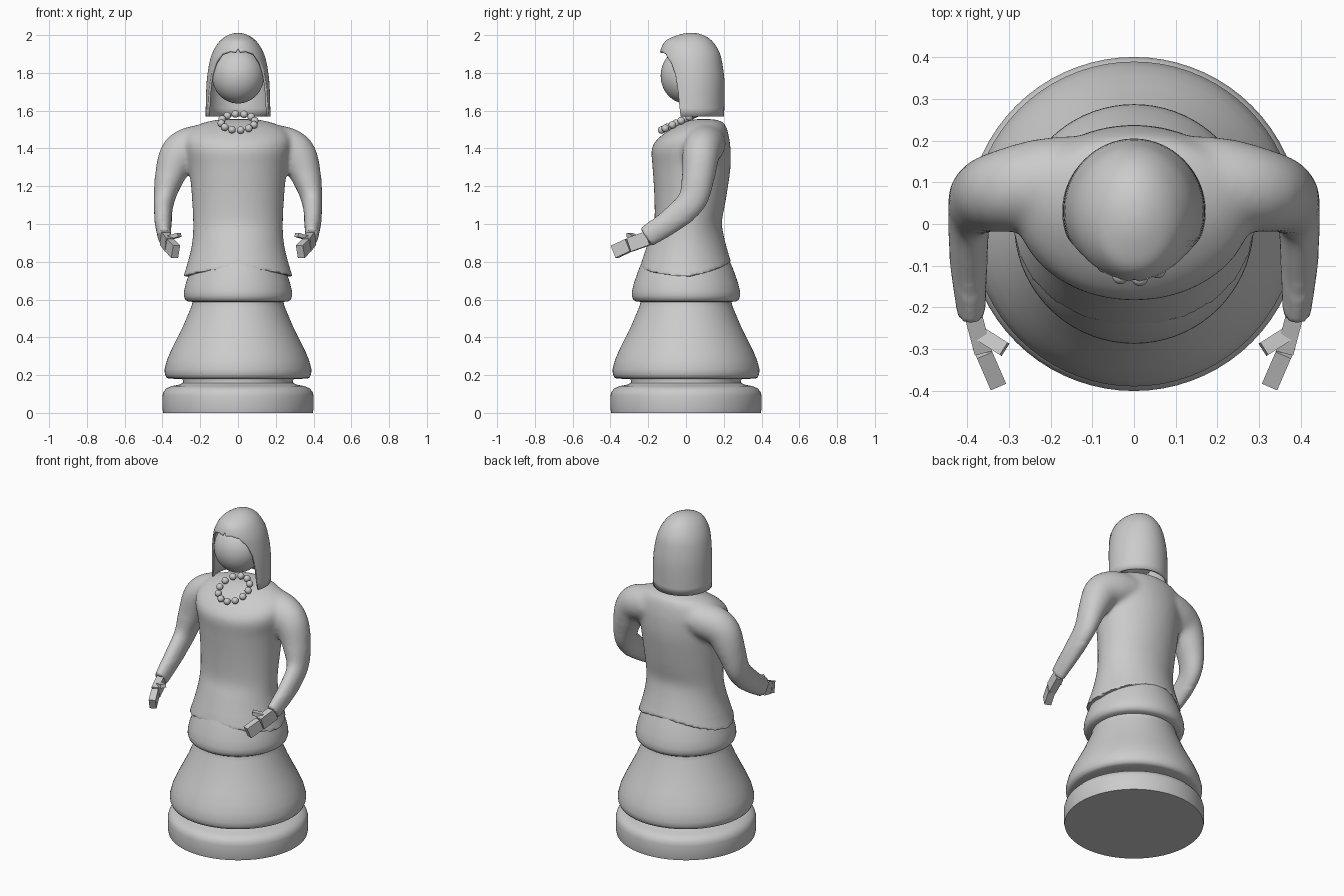
import bpy, bmesh
from math import sin, cos, pi, sqrt, degrees, radians
from mathutils import Vector, Matrix

if "Cube" in bpy.data.objects:
    bpy.data.objects.remove(bpy.data.objects["Cube"])


def spline(keys, u):
    """Smooth interpolation of tuples keyed by their first value."""
    n = len(keys)
    i = 0
    while i < n - 2 and u > keys[i + 1][0]:
        i += 1
    a, b = keys[i], keys[i + 1]
    p, q = keys[max(i - 1, 0)], keys[min(i + 2, n - 1)]
    h = b[0] - a[0]
    t = min(max((u - a[0]) / h, 0), 1)
    out = []
    for k in range(1, len(a)):
        m0 = (b[k] - p[k]) / (b[0] - p[0]) * h
        m1 = (q[k] - a[k]) / (q[0] - a[0]) * h
        out.append((2*t**3 - 3*t*t + 1) * a[k] + (t**3 - 2*t*t + t) * m0
                   + (3*t*t - 2*t**3) * b[k] + (t**3 - t*t) * m1)
    return out


def loft(bm, rings, cap_start=True, cap_end=True):
    rows = [[bm.verts.new(p) for p in r] for r in rings]
    n = len(rows[0])
    for a, b in zip(rows, rows[1:]):
        for i in range(n):
            j = (i + 1) % n
            bm.faces.new((a[i], a[j], b[j], b[i]))
    if cap_start:
        bm.faces.new(rows[0])
    if cap_end:
        bm.faces.new(rows[-1])


def finish(bm, name, smooth=True):
    bmesh.ops.recalc_face_normals(bm, faces=bm.faces)
    me = bpy.data.meshes.new(name)
    bm.to_mesh(me)
    bm.free()
    ob = bpy.data.objects.new(name, me)
    bpy.context.collection.objects.link(ob)
    bpy.ops.object.select_all(action='DESELECT')
    ob.select_set(True)
    bpy.context.view_layer.objects.active = ob
    if smooth:
        bpy.ops.object.shade_smooth_by_angle(angle=radians(45))
    return ob


# Turned base and tiered skirt
def lathe(name, profile, n=72):
    bm = bmesh.new()
    loft(bm, [[(r * cos(2*pi*i/n), r * sin(2*pi*i/n), z) for i in range(n)]
              for r, z in profile])
    return finish(bm, name)


lathe("base", [(.396, 0), (.4, .02), (.4, .09), (.395, .11), (.38, .13), (.35, .142),
               (.31, .15), (.293, .158), (.29, .168), (.3, .19)])
lathe("skirt_lower", [(.28, .18), (.365, .181), (.38, .188), (.387, .205), (.389, .23),
                      (.376, .28), (.355, .33), (.33, .38), (.29, .46), (.25, .555),
                      (.243, .575), (.24, .60)])
lathe("skirt_upper", [(.23, .587), (.265, .59), (.28, .6), (.287, .62), (.286, .645),
                      (.275, .69), (.25, .76), (.22, .83)])

# Jacket: torso rings (half width, front y, back y, z) plus lofted sleeves, fused
TORSO = [(.29, -.245, .238, .72), (.265, -.224, .22, .80), (.243, -.195, .2, .9),
         (.238, -.168, .19, 1.0), (.245, -.168, .215, 1.15), (.26, -.177, .236, 1.3),
         (.28, -.182, .236, 1.4), (.28, -.14, .228, 1.46), (.24, -.07, .215, 1.51),
         (.17, -.01, .195, 1.54), (.09, .04, .15, 1.555)]
TORSO = [(i, *r) for i, r in enumerate(TORSO)]
bm = bmesh.new()
rings = []
for s in range(41):
    w, f, b, z = spline(TORSO, s / 4)
    fade = max(0, 1 - (z - .72) / .35)
    ring = []
    for i in range(64):
        c, d = cos(2*pi*i/64), sin(2*pi*i/64)
        lift = fade * d * d * (.08 if d > 0 else .045)      # curved hem
        ring.append((w * c, (f + b) / 2 + (b - f) / 2 * d, z + lift))
    rings.append(ring)
loft(bm, rings)

# Sleeve keys: centre x, y, z, then outward and sideways radius
ARM = [(.06, .11, 1.43, .09, .10), (.2, .1, 1.42, .105, .108), (.305, .08, 1.375, .105, .1),
       (.362, .065, 1.25, .08, .088), (.392, .03, 1.12, .055, .078),
       (.396, -.08, 1.02, .046, .068), (.39, -.21, .93, .034, .056)]
ARM = [(i, *a) for i, a in enumerate(ARM)]
for side in (-1, 1):
    rings = []
    for s in range(31):
        u = s / 5
        x, y, z, ra, rb = spline(ARM, u)
        t = (Vector(spline(ARM, min(u + .1, 6))[:3]) - Vector(spline(ARM, max(u - .1, 0))[:3])).normalized()
        k = min(u / 4, 1)
        o = Vector((k, 0, 1 - k))
        o = (o - t * o.dot(t)).normalized()
        q = t.cross(o)
        ring = []
        for i in range(32):
            p = Vector((x, y, z)) + o * ra * cos(pi*i/16) + q * rb * sin(pi*i/16)
            ring.append((p.x * side, p.y, p.z))
        rings.append(ring)
    loft(bm, rings)
jacket = finish(bm, "jacket", smooth=False)
mod = jacket.modifiers.new("fuse", 'REMESH')
mod.mode = 'VOXEL'
mod.voxel_size = .011
bpy.ops.object.modifier_apply(modifier=mod.name)
bm = bmesh.new()
bm.from_mesh(jacket.data)
soft = [v for v in bm.verts if v.co.z > 1.02 or (v.co.z > .82 and abs(v.co.x) < .3)]
for _ in range(10):
    bmesh.ops.smooth_vert(bm, verts=soft, factor=.5, use_axis_x=True, use_axis_y=True, use_axis_z=True)
bm.to_mesh(jacket.data)
bm.free()
bpy.ops.object.shade_smooth_by_angle(angle=radians(50))


# Blocky hands: palm, fingers and thumb
def box(name, a, b, thick, height):
    a, b = Vector(a), Vector(b)
    d = b - a
    m = Matrix.Translation((a + b) / 2) @ d.to_track_quat('Y', 'Z').to_matrix().to_4x4()
    bm = bmesh.new()
    bmesh.ops.create_cube(bm, size=1, matrix=m @ Matrix.Diagonal((thick, d.length, height, 1)))
    finish(bm, name, smooth=False)


for side, tag in ((-1, "right"), (1, "left")):
    box("palm_" + tag, (.39*side, -.2, .925), (.364*side, -.298, .89), .042, .075)
    box("fingers_" + tag, (.363*side, -.302, .888), (.33*side, -.378, .853), .04, .07)
    box("thumb_" + tag, (.37*side, -.262, .925), (.31*side, -.3, .943), .035, .022)

# Face
bm = bmesh.new()
bmesh.ops.create_uvsphere(bm, u_segments=48, v_segments=32, radius=1,
                          matrix=Matrix.Translation((0, .0, 1.785)) @ Matrix.Diagonal((.138, .134, .147, 1)))
finish(bm, "face")

# Hair shell: keys are sqrt(2 - z), half width, front y, back y
HAIR = [(sqrt(2 - z), w, f, b) for z, w, f, b in (
    (2, 0, .03, .03), (1.985, .055, -.05, .095), (1.96, .088, -.1, .13), (1.9, .125, -.128, .168),
    (1.85, .14, -.13, .18), (1.75, .154, -.13, .192), (1.57, .16, -.13, .19))]
EDGE = [(0, 1.925), (5, 1.905), (18, 1.91), (38, 1.895), (52, 1.85), (60, 1.79), (66, 1.68), (69, 1.57), (181, 1.57)]
bm = bmesh.new()
N, L = 144, 20
rings = []
for s in range(1, L + 1):
    ring = []
    for i in range(N):
        ang = 2*pi*i/N
        phi = degrees(min(ang, 2*pi - ang))
        e0, e1 = next((a, b) for a, b in zip(EDGE, EDGE[1:]) if phi <= b[0])
        zb = e0[1] + (e1[1] - e0[1]) * (phi - e0[0]) / (e1[0] - e0[0])
        u = sqrt(2 - zb) * s / L
        w, f, b = spline(HAIR, u)
        ring.append((w * sin(ang), (f + b) / 2 - (b - f) / 2 * cos(ang), 2 - u * u))
    rings.append(ring)
loft(bm, rings, cap_end=False)
hair = finish(bm, "hair")
mod = hair.modifiers.new("thickness", 'SOLIDIFY')
mod.thickness = .012
mod.offset = -1

# Bead necklace on a tilted loop
for i in range(12):
    a = 2*pi*(i + .3)/12
    bm = bmesh.new()
    bmesh.ops.create_uvsphere(bm, u_segments=20, v_segments=12, radius=.02,
                              matrix=Matrix.Translation((.09*sin(a), -.04 - .09*cos(a), 1.54 - .043*cos(a))))
    finish(bm, "bead")
